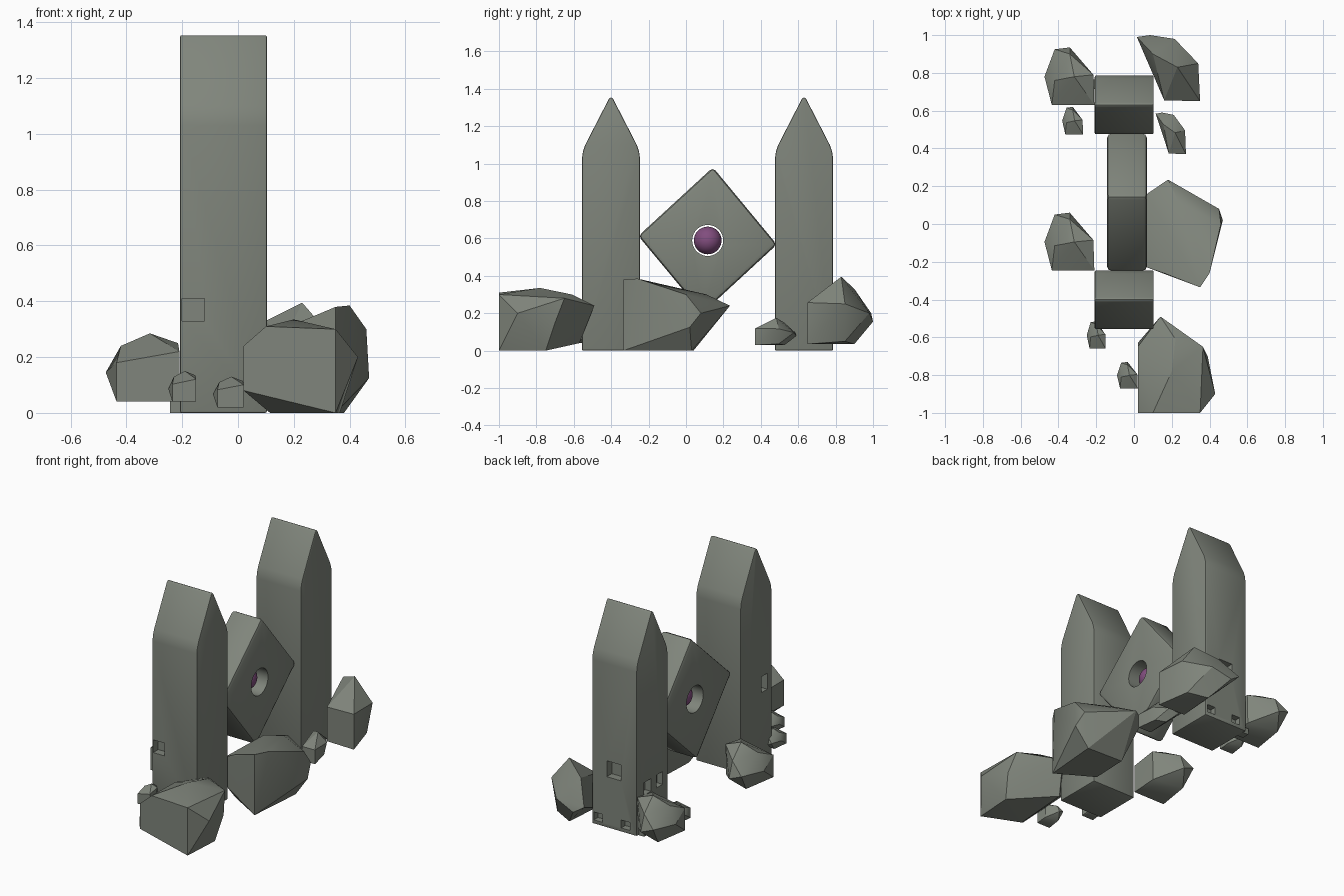
import bpy, bmesh, math
from mathutils import Vector

if "Cube" in bpy.data.objects:
    bpy.data.objects.remove(bpy.data.objects["Cube"])


def material(name, rgb):
    m = bpy.data.materials.new(name)
    m.diffuse_color = (*rgb, 1)
    m.use_nodes = True
    m.node_tree.nodes["Principled BSDF"].inputs["Base Color"].default_value = m.diffuse_color
    return m


STONE = material("grey green stone", (0.215, 0.235, 0.2))
GEM = material("purple gem", (0.22, 0.075, 0.21))


def finish(name, bm, mat=STONE):
    bmesh.ops.recalc_face_normals(bm, faces=bm.faces[:])
    me = bpy.data.meshes.new(name)
    bm.to_mesh(me)
    bm.free()
    me.materials.append(mat)
    ob = bpy.data.objects.new(name, me)
    bpy.context.collection.objects.link(ob)
    return ob


def select(ob):
    bpy.ops.object.select_all(action='DESELECT')
    ob.select_set(True)
    bpy.context.view_layer.objects.active = ob


def smooth(ob, angle=30):
    select(ob)
    bpy.ops.object.shade_smooth_by_angle(angle=math.radians(angle))


def prism(name, pts, x0, x1, bevel, mat=STONE):
    """Extrude a (y, z) outline along x and soften its edges."""
    bm = bmesh.new()
    f = bm.faces.new([bm.verts.new((x0, y, z)) for y, z in pts])
    ext = bmesh.ops.extrude_face_region(bm, geom=[f])
    vs = [g for g in ext["geom"] if isinstance(g, bmesh.types.BMVert)]
    bmesh.ops.translate(bm, verts=vs, vec=(x1 - x0, 0, 0))
    ob = finish(name, bm, mat)
    select(ob)
    mod = ob.modifiers.new("bevel", 'BEVEL')
    mod.width, mod.segments, mod.angle_limit = bevel, 2, math.radians(40)
    bpy.ops.object.modifier_apply(modifier=mod.name)
    return ob


def box(name, centre, size):
    bm = bmesh.new()
    bmesh.ops.create_cube(bm, size=1)
    for v in bm.verts:
        v.co = Vector(centre) + Vector(c * s for c, s in zip(v.co, size))
    return finish(name, bm)


def cut(ob, cutter):
    select(ob)
    mod = ob.modifiers.new("cut", 'BOOLEAN')
    mod.operation, mod.solver, mod.object = 'DIFFERENCE', 'EXACT', cutter
    bpy.ops.object.modifier_apply(modifier=mod.name)
    bpy.data.objects.remove(cutter)


# Two pointed pillars with rounded shoulders and small square notches
X0, X1 = -0.208, 0.104
half = [(0.155, 0), (0.155, 1.03), (0.15, 1.065), (0.138, 1.1), (0.012, 1.345)]
outline = half + [(0, 1.356)] + [(-y, z) for y, z in reversed(half)]
notches = {
    "front_pillar": (-0.401, [((-0.16, -0.556, 0.37), (0.08, 0.1, 0.08)),
                              ((X0, -0.48, 0.48), (0.08, 0.06, 0.1))]),
    "back_pillar": (0.631, [((-0.05, 0.786, 0.37), (0.1, 0.1, 0.1)),
                            ((0.06, 0.786, 0.05), (0.06, 0.08, 0.05)),
                            ((-0.13, 0.786, 0.05), (0.06, 0.08, 0.05)),
                            ((X0, 0.68, 0.27), (0.08, 0.07, 0.08)),
                            ((X0, 0.56, 0.27), (0.08, 0.06, 0.08))]),
}
for name, (cy, holes) in notches.items():
    pillar = prism(name, [(y + cy, z) for y, z in outline], X0, X1, 0.007)
    for c, s in holes:
        cut(pillar, box("notch_cutter", c, s))
    smooth(pillar)

# Loose chip at the foot of the back pillar
box("stone_chip", (-0.222, 0.74, 0.02), (0.045, 0.05, 0.04))

# Diamond slab with a round hole, held between the pillars
CX, CY, CZ = -0.037, 0.116, 0.589
slab = prism("diamond_slab", [(-0.255, 0.613), (0.144, 0.98), (0.486, 0.567), (0.088, 0.2)],
             -0.143, 0.069, 0.022)
ring = [(CY + 0.083 * math.cos(i * math.tau / 40), CZ + 0.083 * math.sin(i * math.tau / 40))
        for i in range(40)]
cut(slab, prism("hole_cutter", ring, -0.4, 0.4, 0.0001))
smooth(slab)

# Gem floating in the hole
bm = bmesh.new()
bmesh.ops.create_uvsphere(bm, u_segments=32, v_segments=16, radius=0.074)
bmesh.ops.translate(bm, verts=bm.verts[:], vec=(CX, CY, CZ))
smooth(finish("gem", bm, GEM), 60)

# Faceted boulders: each is the hull of a few points
SIDE = [(-.474, .78, .145), (-.435, .63, .04), (-.435, .63, .18), (-.21, .63, .04),
        (-.21, .63, .22), (-.42, .925, .15), (-.34, .935, .12), (-.34, .9, .22),
        (-.42, .76, .24), (-.316, .78, .285), (-.215, .79, .25), (-.22, .79, .06),
        (-.4, .85, .04), (-.25, .75, .04)]
CORNER = [(.16, .655, .035), (.35, .65, .035), (.35, .65, .257), (.16, .655, .25),
          (.23, .83, .395), (.34, .85, .25), (.3, .85, .05), (.015, .99, .2),
          (.085, 1, .155), (.215, .98, .2), (.1, .9, .33), (.18, .9, .035)]
MIDDLE = [(.35, -.335, 0), (.35, -.335, .38), (.4, -.26, .385), (.46, 0, .3),
          (.45, .08, .2), (.24, .11, .3), (.18, .235, .24), (.07, .16, .24),
          (.07, -.23, .25), (.07, -.23, .08), (.13, .04, 0), (.12, -.2, 0),
          (.38, .03, 0), (.16, -.26, .3), (.47, .02, .125)]
FRONT = [(.02, -1, .08), (.02, -1, .24), (.02, -.63, .1), (.02, -.65, .24),
         (.14, -.49, .24), (.1, -.57, .04), (.22, -.61, .3), (.365, -.65, .28),
         (.39, -.7, .15), (.43, -.9, .2), (.35, -1, 0), (.35, -1, .3),
         (.1, -1, .31), (.2, -.78, .335), (.115, -.9, 0), (.365, -.75, 0)]


def rock(name, pts, lo=None, hi=None):
    """Hull of the points, optionally refitted to the box lo..hi."""
    if lo:
        a = [min(p[i] for p in pts) for i in range(3)]
        b = [max(p[i] for p in pts) for i in range(3)]
        pts = [[lo[i] + (p[i] - a[i]) / (b[i] - a[i]) * (hi[i] - lo[i]) for i in range(3)]
               for p in pts]
    bm = bmesh.new()
    for p in pts:
        bm.verts.new(p)
    res = bmesh.ops.convex_hull(bm, input=bm.verts[:])
    bmesh.ops.delete(bm, geom=[v for v in bm.verts if not v.link_faces], context='VERTS')
    smooth(finish(name, bm), 28)


rock("back_left_boulder", SIDE)
rock("middle_left_boulder", [(x, y - 0.875, z) for x, y, z in SIDE])
rock("back_right_boulder", CORNER)
rock("middle_right_boulder", MIDDLE)
rock("front_right_boulder", FRONT)

# Small stones reuse the boulder shapes
rock("back_left_stone", SIDE, (-.38, .475, .04), (-.27, .62, .15))
rock("back_right_stone", CORNER, (.115, .37, .03), (.275, .59, .175))
rock("front_left_stone", SIDE, (-.25, -.66, .04), (-.15, -.515, .15))
rock("front_stone", SIDE, (-.09, -.87, .02), (.02, -.73, .13))
